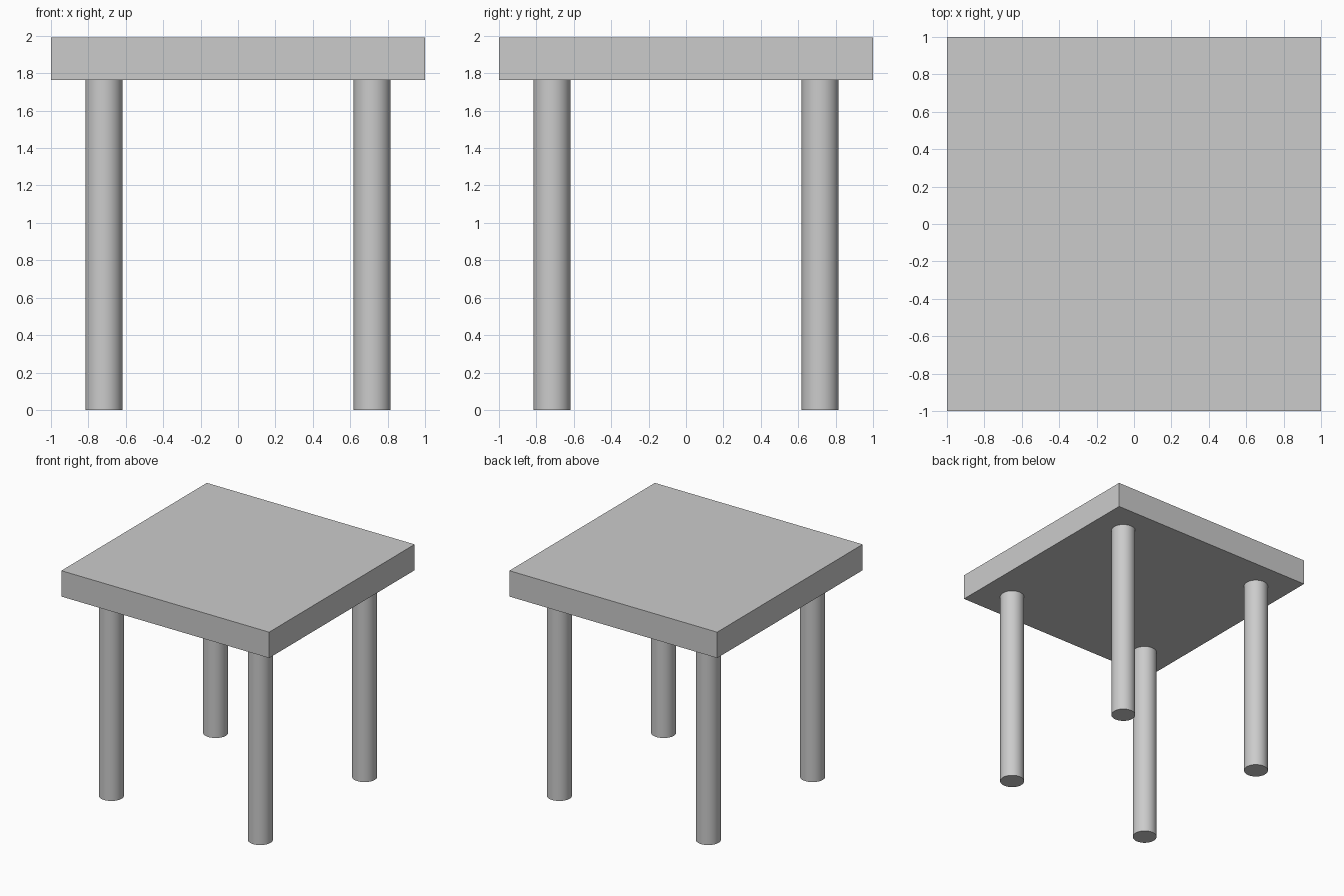
import bpy
from math import radians

if "Cube" in bpy.data.objects:
    bpy.data.objects.remove(bpy.data.objects["Cube"])

TOP_Z, UNDER_Z = 1.99, 1.765
LEG_POS, LEG_R = 0.717, 0.099

# Square slab top
bpy.ops.mesh.primitive_cube_add(size=1, location=(0, 0, (TOP_Z + UNDER_Z) / 2))
top = bpy.context.object
top.name = "table_top"
top.scale = (2, 2, TOP_Z - UNDER_Z)
bpy.ops.object.transform_apply(location=False, rotation=False, scale=True)


# Round leg from the floor to the underside of the top
def add_leg(name, x, y):
    bpy.ops.mesh.primitive_cylinder_add(vertices=32, radius=LEG_R, depth=UNDER_Z,
                                        location=(x, y, UNDER_Z / 2))
    bpy.context.object.name = name
    bpy.ops.object.shade_smooth_by_angle(angle=radians(30))


# Four legs, one near each corner
for y_name, sy in (("front", -1), ("back", 1)):
    for x_name, sx in (("left", -1), ("right", 1)):
        add_leg(f"{y_name}_{x_name}_leg", sx * LEG_POS, sy * LEG_POS)
